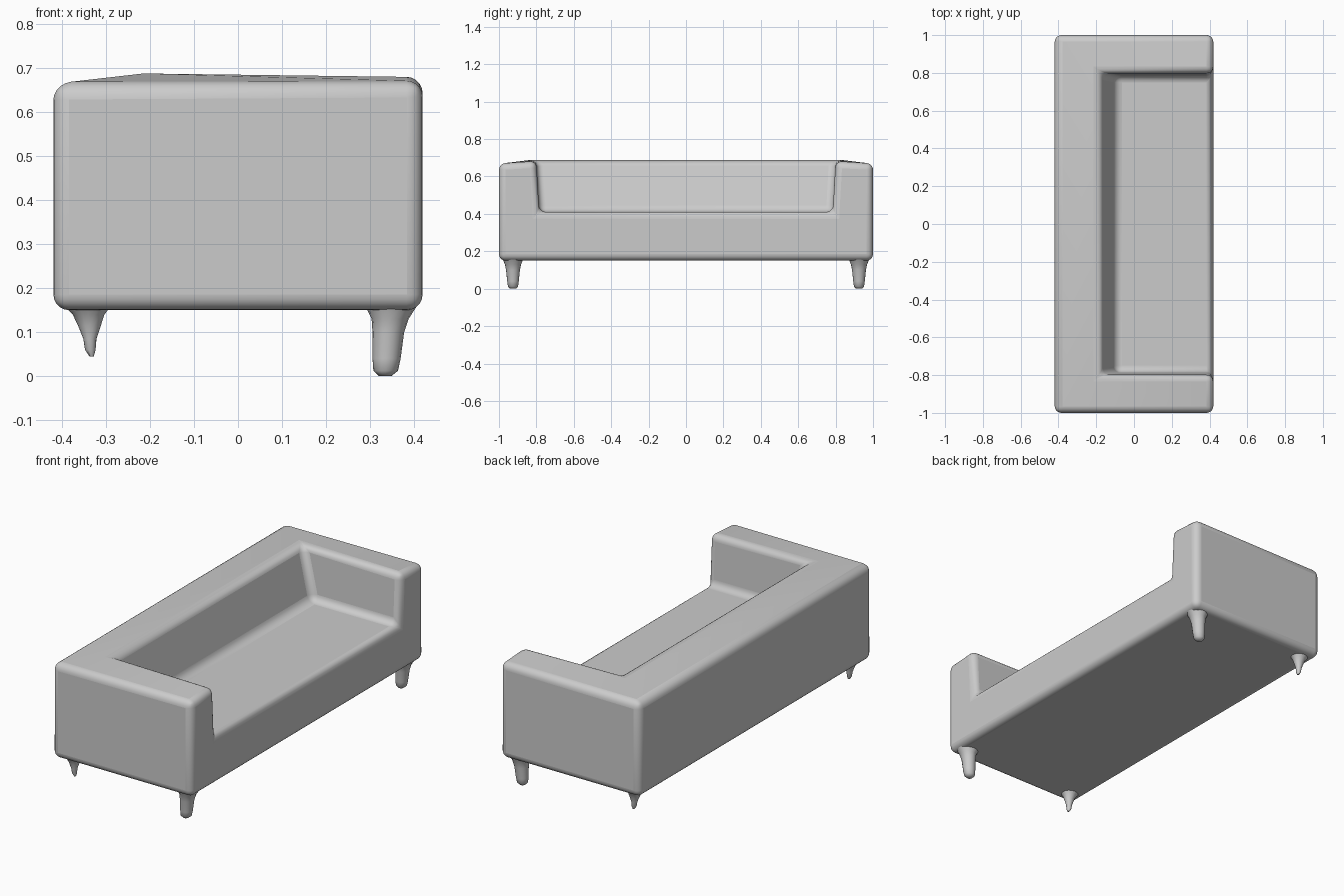
import bpy, bmesh, math
from mathutils import Vector

cube = bpy.data.objects.get("Cube")
if cube:
    bpy.data.objects.remove(cube, do_unlink=True)

GREY = (0.6, 0.6, 0.6, 1)
fabric = bpy.data.materials.new("soft grey")
fabric.use_nodes = True
fabric.diffuse_color = GREY
shader = fabric.node_tree.nodes["Principled BSDF"]
shader.inputs["Base Color"].default_value = GREY
shader.inputs["Roughness"].default_value = 0.8


def make_object(name, bm):
    bmesh.ops.recalc_face_normals(bm, faces=bm.faces)
    mesh = bpy.data.meshes.new(name)
    bm.to_mesh(mesh)
    bm.free()
    mesh.materials.append(fabric)
    obj = bpy.data.objects.new(name, mesh)
    bpy.context.collection.objects.link(obj)
    return obj


def smooth(obj, angle):
    bpy.ops.object.select_all(action="DESELECT")
    obj.select_set(True)
    bpy.context.view_layer.objects.active = obj
    bpy.ops.object.shade_smooth_by_angle(angle=math.radians(angle))


# Body: one upholstered shell, with seat, back and arms joined
BOTTOM, SEAT = 0.15, 0.41
FRONT, REAR, END = 0.42, -0.42, 1.0
bm = bmesh.new()


def pair(x, y, z):
    """The same corner at the two ends of the sofa."""
    return [bm.verts.new((x, s * y, z)) for s in (-1, 1)]


base_front = pair(FRONT, END, BOTTOM)
base_rear = pair(REAR, END, BOTTOM)
top_front = pair(FRONT, END, 0.67)
top_rear = pair(REAR, END, 0.665)
arm_top = pair(FRONT, 0.8, 0.682)
back_top = pair(-0.175, 0.8, 0.693)
seat_front = pair(FRONT, 0.785, SEAT)
seat_rear = pair(-0.1, 0.785, SEAT)


def across(a, b):
    """Face running between the two ends."""
    bm.faces.new((a[0], a[1], b[1], b[0]))


across(base_front, base_rear)
across(base_rear, top_rear)
across(top_rear, back_top)
across(back_top, seat_rear)
across(seat_rear, seat_front)
bm.faces.new((base_front[0], base_front[1], top_front[1], arm_top[1],
              seat_front[1], seat_front[0], arm_top[0], top_front[0]))
for i in (0, 1):
    bm.faces.new((base_front[i], base_rear[i], top_rear[i], top_front[i]))
    bm.faces.new((top_front[i], top_rear[i], back_top[i], arm_top[i]))
    bm.faces.new((arm_top[i], back_top[i], seat_rear[i], seat_front[i]))
body = make_object("sofa_body", bm)

bevel = body.modifiers.new("soft edges", "BEVEL")
bevel.width = 0.036
bevel.segments = 5
bevel.limit_method = "ANGLE"
bevel.angle_limit = math.radians(30)
smooth(body, 60)


# Legs: stacked rings given as (x centre, x radius, y radius, z)
def make_leg(name, rings, y, sides=16):
    bm = bmesh.new()
    loops = []
    for cx, rx, ry, z in rings:
        loops.append([bm.verts.new((cx + rx * math.cos(a), y + ry * math.sin(a), z))
                      for a in (math.tau * k / sides for k in range(sides))])
    for low, high in zip(loops, loops[1:]):
        for k in range(sides):
            n = (k + 1) % sides
            bm.faces.new((low[k], low[n], high[n], high[k]))
    bm.faces.new(loops[0])
    bm.faces.new(loops[-1])
    smooth(make_object(name, bm), 60)


FRONT_LEG = [(0.335, 0.014, 0.015, 0.0), (0.336, 0.028, 0.027, 0.012),
             (0.338, 0.032, 0.031, 0.04), (0.342, 0.036, 0.037, 0.1),
             (0.346, 0.042, 0.043, 0.13), (0.348, 0.058, 0.055, 0.158)]
BACK_LEG = [(-0.333, 0.005, 0.006, 0.045), (-0.336, 0.012, 0.013, 0.06),
            (-0.337, 0.015, 0.016, 0.085), (-0.338, 0.026, 0.024, 0.115),
            (-0.34, 0.036, 0.034, 0.14), (-0.342, 0.052, 0.048, 0.158)]
for side, y in (("left", 0.925), ("right", -0.925)):
    make_leg("front_leg_" + side, FRONT_LEG, y)
    make_leg("back_leg_" + side, BACK_LEG, y)
